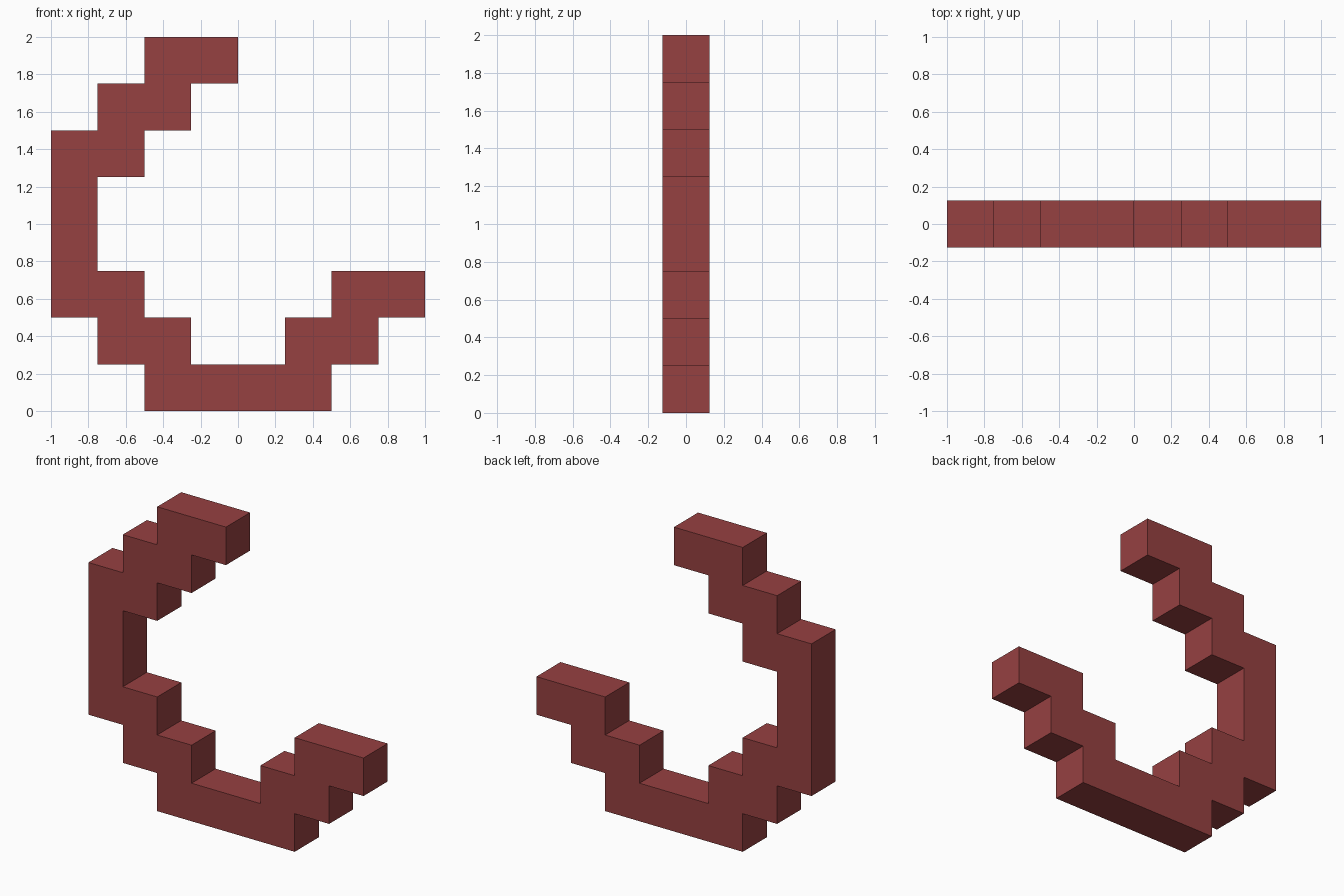
import bpy
import bmesh

if "Cube" in bpy.data.objects:
    bpy.data.objects.remove(bpy.data.objects["Cube"])

CELL = 0.25   # every step is one cell
DEPTH = 0.25

red = bpy.data.materials.new("brick red")
red.diffuse_color = (0.305, 0.052, 0.053, 1)
red.use_nodes = True
red.node_tree.nodes["Principled BSDF"].inputs["Base Color"].default_value = red.diffuse_color

# Outline of the stepped hook in cells, counter-clockwise seen from the front
outline = [
    (-2, 0), (2, 0), (2, 1), (3, 1), (3, 2), (4, 2), (4, 3),            # right stairs, underside
    (2, 3), (2, 2), (1, 2), (1, 1), (-1, 1), (-1, 2), (-2, 2), (-2, 3),  # inner bowl
    (-3, 3), (-3, 5), (-2, 5), (-2, 6), (-1, 6), (-1, 7), (0, 7),        # inner upright and upper stairs
    (0, 8), (-2, 8), (-2, 7), (-3, 7), (-3, 6), (-4, 6),                 # upper stairs, top
    (-4, 2), (-3, 2), (-3, 1), (-2, 1),                                  # outer left side
]

# Extrude the profile front to back
bm = bmesh.new()
front = bm.faces.new([bm.verts.new((x * CELL, -DEPTH / 2, z * CELL)) for x, z in outline])
result = bmesh.ops.extrude_face_region(bm, geom=[front], use_keep_orig=True)
back = [v for v in result["geom"] if isinstance(v, bmesh.types.BMVert)]
bmesh.ops.translate(bm, verts=back, vec=(0, DEPTH, 0))
bmesh.ops.recalc_face_normals(bm, faces=bm.faces)

mesh = bpy.data.meshes.new("stepped_hook")
bm.to_mesh(mesh)
bm.free()
mesh.materials.append(red)
bpy.context.collection.objects.link(bpy.data.objects.new("stepped_hook", mesh))
